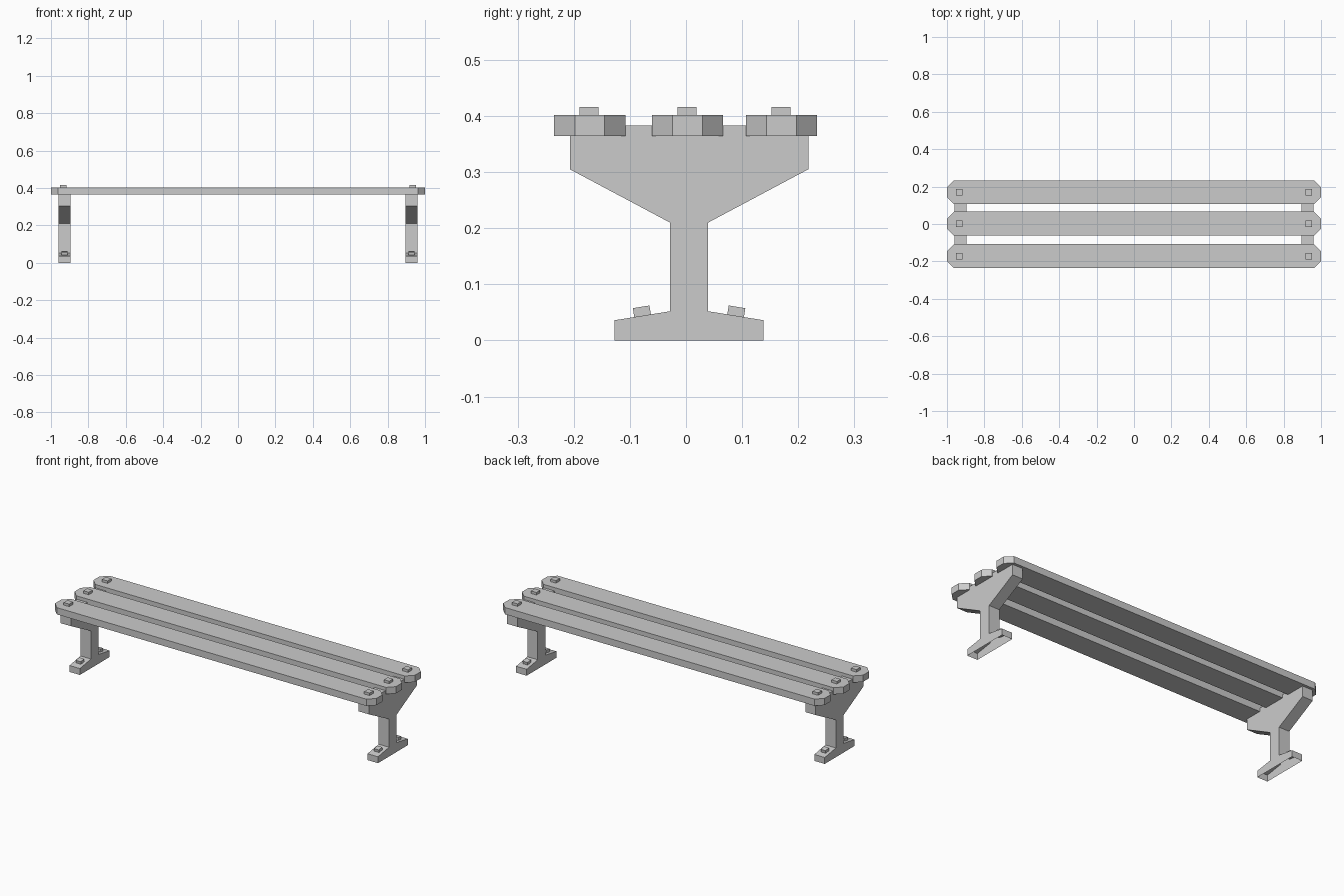
import bpy
import bmesh
from math import atan2
from mathutils import Matrix, Vector

cube = bpy.data.objects.get("Cube")
if cube:
    bpy.data.objects.remove(cube, do_unlink=True)

# Single grey finish
GREY = (0.6, 0.6, 0.6, 1)
grey = bpy.data.materials.new("plain_grey")
grey.diffuse_color = GREY
grey.use_nodes = True
grey.node_tree.nodes["Principled BSDF"].inputs["Base Color"].default_value = GREY


def finish(bm, name):
    bmesh.ops.recalc_face_normals(bm, faces=bm.faces)
    mesh = bpy.data.meshes.new(name)
    bm.to_mesh(mesh)
    bm.free()
    mesh.materials.append(grey)
    obj = bpy.data.objects.new(name, mesh)
    bpy.context.collection.objects.link(obj)
    return obj


def prism(name, outline, offset, open_base=False):
    """Extrude a closed outline along offset, optionally leaving the ground side open."""
    bm = bmesh.new()
    face = bm.faces.new([bm.verts.new(p) for p in outline])
    ext = bmesh.ops.extrude_face_region(bm, geom=[face], use_keep_orig=True)
    moved = [v for v in ext["geom"] if isinstance(v, bmesh.types.BMVert)]
    bmesh.ops.translate(bm, verts=moved, vec=offset)
    bmesh.ops.recalc_face_normals(bm, faces=bm.faces)
    if open_base:
        base = [f for f in bm.faces if all(v.co.z < 0.001 for v in f.verts)]
        bmesh.ops.delete(bm, geom=base, context="FACES")
    return finish(bm, name)


def block(name, centre, size, tilt=0.0):
    bm = bmesh.new()
    matrix = (Matrix.Translation(centre) @ Matrix.Rotation(tilt, 4, "X")
              @ Matrix.Diagonal((*size, 1)))
    bmesh.ops.create_cube(bm, size=1, matrix=matrix)
    return finish(bm, name)


LEG_X, LEG_Y, LEG_W = 0.9275, 0.0055, 0.065
BOLT_X = 0.935

# Seat slats with clipped corners, and a bolt near each end
half, clip = 0.0635, 0.037
for name, y in (("front", -0.1715), ("middle", 0.0025), ("back", 0.17)):
    corner = [(1, half - clip), (1 - clip, half)]
    outline = corner + [(-a, b) for a, b in reversed(corner)]
    outline += [(-a, -b) for a, b in outline]
    prism(f"{name}_slat", [(a, y + b, 0.364) for a, b in outline], Vector((0, 0, 0.038)))
    for side, s in (("left", 1), ("right", -1)):
        block(f"{name}_{side}_slat_bolt", (s * BOLT_X, y - 0.001, 0.406), (0.034, 0.034, 0.02))

# Legs: half profile mirrored across the middle, with bolts on the sloping feet
profile = [(0.1325, 0), (0.1325, 0.036), (0.034, 0.052), (0.034, 0.21),
           (0.2125, 0.305), (0.2125, 0.383)]
slope = atan2(0.016, 0.0985)
for side, s in (("left", 1), ("right", -1)):
    x0 = s * LEG_X - LEG_W / 2
    loop = profile + [(-a, z) for a, z in reversed(profile)]
    prism(f"{side}_leg", [(x0, LEG_Y + a, z) for a, z in loop],
          Vector((LEG_W, 0, 0)), open_base=True)
    for end, e in (("front", -1), ("back", 1)):
        block(f"{side}_{end}_foot_bolt", (s * LEG_X, LEG_Y + e * 0.084, 0.051),
              (0.03, 0.03, 0.018), -e * slope)
